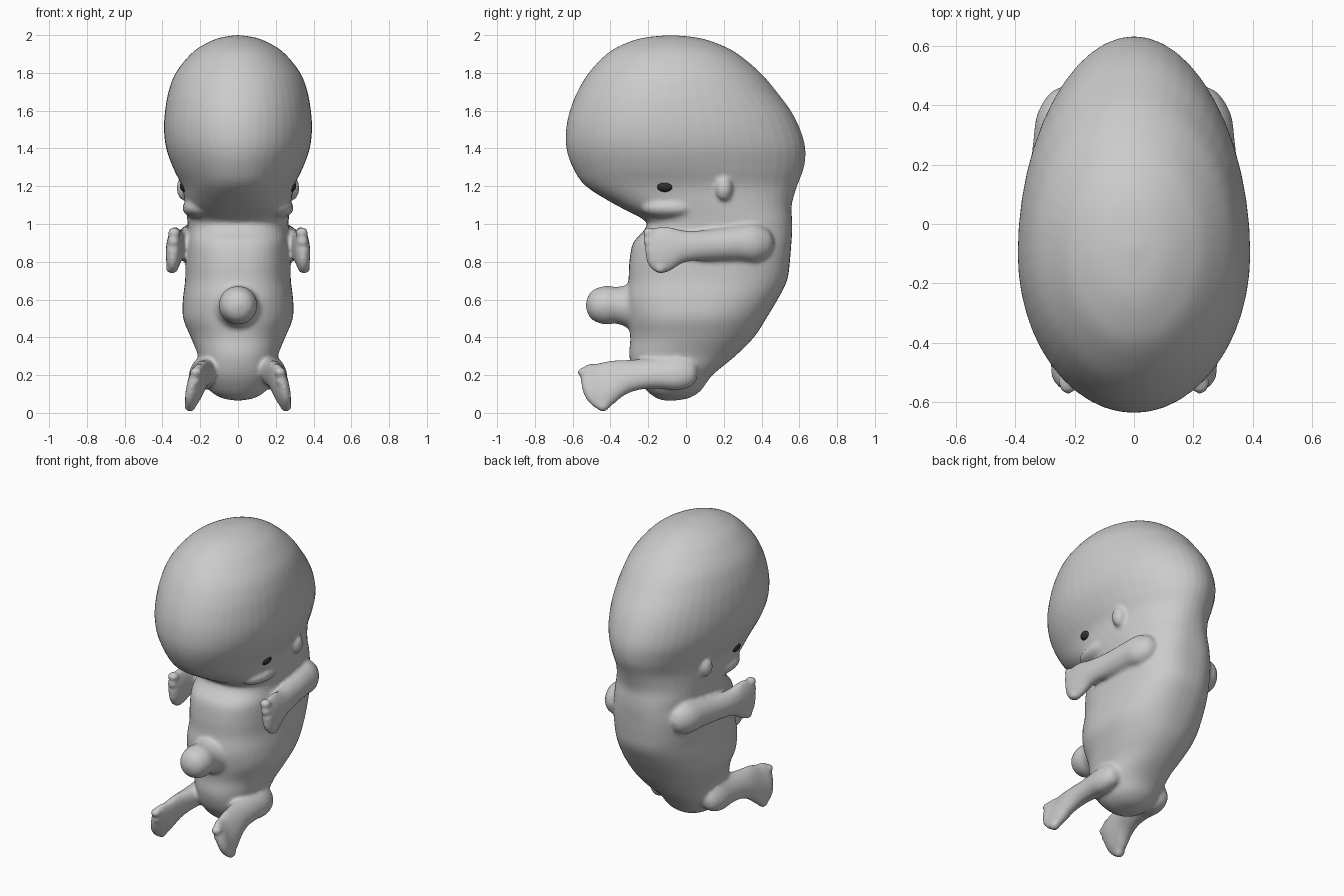
import bpy, bmesh, math
from mathutils import Matrix, Vector

if "Cube" in bpy.data.objects:
    bpy.data.objects.remove(bpy.data.objects["Cube"])


def spline(rows, steps=4):
    """Smoothly interpolate a list of cross-section parameter rows."""
    out = []
    for i in range(len(rows) - 1):
        a, b, c, d = rows[max(i - 1, 0)], rows[i], rows[i + 1], rows[min(i + 2, len(rows) - 1)]
        for s in range(steps):
            t = s / steps
            out.append([0.5 * (2 * q + (r - p) * t + (2 * p - 5 * q + 4 * r - w) * t * t
                               + (3 * q - p - 3 * r + w) * t ** 3)
                        for p, q, r, w in zip(a, b, c, d)])
    out.append(list(rows[-1]))
    return out


def skin(bm, rings):
    """Bridge rings of points and cap both ends."""
    vs = [[bm.verts.new(p) for p in ring] for ring in rings]
    n = len(vs[0])
    faces = [bm.faces.new((a[i], a[(i + 1) % n], b[(i + 1) % n], b[i]))
             for a, b in zip(vs, vs[1:]) for i in range(n)]
    faces += [bm.faces.new(vs[0][::-1]), bm.faces.new(vs[-1])]
    bmesh.ops.recalc_face_normals(bm, faces=faces)


def power(v, n):
    return math.copysign(abs(v) ** (2 / n), v)


def trunk(bm, rows, n=48):
    """Horizontal egg slices: z, front y, back y, half width, widest y, squareness."""
    rings = []
    for z, y0, y1, hw, yc, sq in spline(rows):
        ring = []
        for i in range(n):
            t = 2 * math.pi * i / n
            c, s = power(math.cos(t), sq), power(math.sin(t), sq)
            ring.append((max(hw, .004) * s, yc + (y1 - yc if c > 0 else yc - y0) * c, z))
        rings.append(ring)
    skin(bm, rings)


def limb(bm, rows, side=1, shear=0.0, n=24):
    """Upright slices along y: y, centre x, centre z, radius x, radius z."""
    rings = []
    for y, x, z, rx, rz in spline(rows):
        rx, rz = max(rx, .004), max(rz, .004)
        ring = []
        for i in range(n):
            t = 2 * math.pi * i / n
            dz = rz * math.sin(t)
            ring.append((side * (x + rx * math.cos(t) - shear * dz), y, z + dz))
        rings.append(ring)
    skin(bm, rings)


def blob(bm, centre, radii):
    bmesh.ops.create_uvsphere(bm, u_segments=24, v_segments=16, radius=1,
                              matrix=Matrix.Translation(centre) @ Matrix.Diagonal((*radii, 1)))


def make_object(name, bm):
    me = bpy.data.meshes.new(name)
    bm.to_mesh(me)
    bm.free()
    for p in me.polygons:
        p.use_smooth = True
    ob = bpy.data.objects.new(name, me)
    bpy.context.collection.objects.link(ob)
    return ob


bm = bmesh.new()

# Head, neck and torso
trunk(bm, [
    (2.0, -.09, -.07, .01, -.08, 2),
    (1.985, -.23, .07, .10, -.08, 2),
    (1.95, -.335, .18, .18, -.08, 2),
    (1.9, -.42, .275, .25, -.08, 2),
    (1.8, -.515, .395, .33, -.09, 2),
    (1.7, -.575, .48, .368, -.10, 2),
    (1.6, -.615, .555, .386, -.10, 2),
    (1.5, -.635, .605, .392, -.10, 2),
    (1.4, -.633, .632, .38, -.09, 2),
    (1.3, -.60, .625, .345, -.07, 2),
    (1.2, -.53, .588, .298, -.02, 2.1),
    (1.1, -.37, .56, .28, .05, 2.3),
    (1.02, -.22, .562, .268, .12, 2.5),
    (.97, -.22, .563, .265, .13, 2.6),
    (.9, -.28, .558, .272, .13, 2.7),
    (.8, -.30, .55, .278, .12, 2.6),
    (.7, -.305, .535, .28, .1, 2.5),
    (.6, -.32, .485, .292, .07, 2.4),
    (.5, -.31, .425, .29, .04, 2.3),
    (.4, -.295, .36, .25, .02, 2.2),
    (.3, -.30, .26, .21, -.04, 2.2),
    (.2, -.27, .14, .19, -.06, 2.2),
    (.12, -.21, .08, .15, -.07, 2.1),
    (.08, -.16, .02, .09, -.08, 2),
    (.066, -.12, -.05, .02, -.085, 2),
])

# Umbilical stump
limb(bm, [(-.53, 0, .57, .01, .01), (-.518, 0, .57, .05, .05), (-.49, 0, .57, .082, .082),
          (-.43, 0, .57, .102, .102), (-.37, 0, .57, .098, .098), (-.32, 0, .565, .11, .11),
          (-.28, 0, .56, .135, .135), (-.2, 0, .55, .18, .17), (-.1, 0, .55, .18, .17)])

arm = [(.465, .23, .90, .01, .01), (.44, .23, .90, .055, .065), (.37, .235, .90, .092, .102),
       (.28, .25, .90, .09, .095), (.15, .28, .89, .075, .084), (.05, .31, .885, .06, .08),
       (-.02, .325, .88, .052, .088), (-.08, .335, .868, .046, .115),
       (-.14, .34, .86, .042, .125), (-.19, .342, .868, .034, .10), (-.212, .342, .87, .01, .06)]
leg = [(.065, .17, .22, .01, .01), (.04, .17, .22, .06, .07), (-.04, .17, .22, .086, .10),
       (-.15, .18, .213, .075, .085), (-.25, .19, .203, .066, .082), (-.33, .205, .185, .058, .095),
       (-.40, .217, .155, .052, .122), (-.46, .225, .14, .046, .125),
       (-.52, .232, .16, .036, .10), (-.553, .235, .175, .01, .05)]

for side in (1, -1):
    # Arms and legs with flat hands and feet
    limb(bm, arm, side, shear=.05)
    limb(bm, leg, side, shear=.25)
    # Fingers and toes
    for i in range(5):
        t = i / 4
        bulge = .02 * math.sin(math.pi * t)
        blob(bm, (side * (.338 + .012 * t), -.195 + .06 * t - bulge, .955 - .19 * t),
             (.034, .034, .027))
        blob(bm, (side * (.222 + .032 * t), -.54 + .10 * t - bulge * .8, .215 - .18 * t),
             (.032, .034, .028))
    # Cheeks and jaw
    blob(bm, (side * .19, -.07, 1.085), (.105, .17, .06))
    # Ears
    blob(bm, (side * .285, .20, 1.19), (.04, .045, .066))

# Fuse all flesh into one soft surface
body = make_object("embryo_body", bm)
fuse = body.modifiers.new("fuse", 'REMESH')
fuse.mode = 'VOXEL'
fuse.voxel_size = .011
fuse.use_smooth_shade = True
soft = body.modifiers.new("soften", 'SMOOTH')
soft.factor = .5
soft.iterations = 7

# Dark eyes
dark = bpy.data.materials.new("dark_eye")
dark.diffuse_color = (.03, .03, .035, 1)
dark.use_nodes = True
dark.node_tree.nodes["Principled BSDF"].inputs["Base Color"].default_value = dark.diffuse_color
for side, name in ((1, "eye_left"), (-1, "eye_right")):
    eb = bmesh.new()
    blob(eb, Vector((side * .278, -.11, 1.2)), (.03, .046, .031))
    eye = make_object(name, eb)
    eye.data.materials.append(dark)
